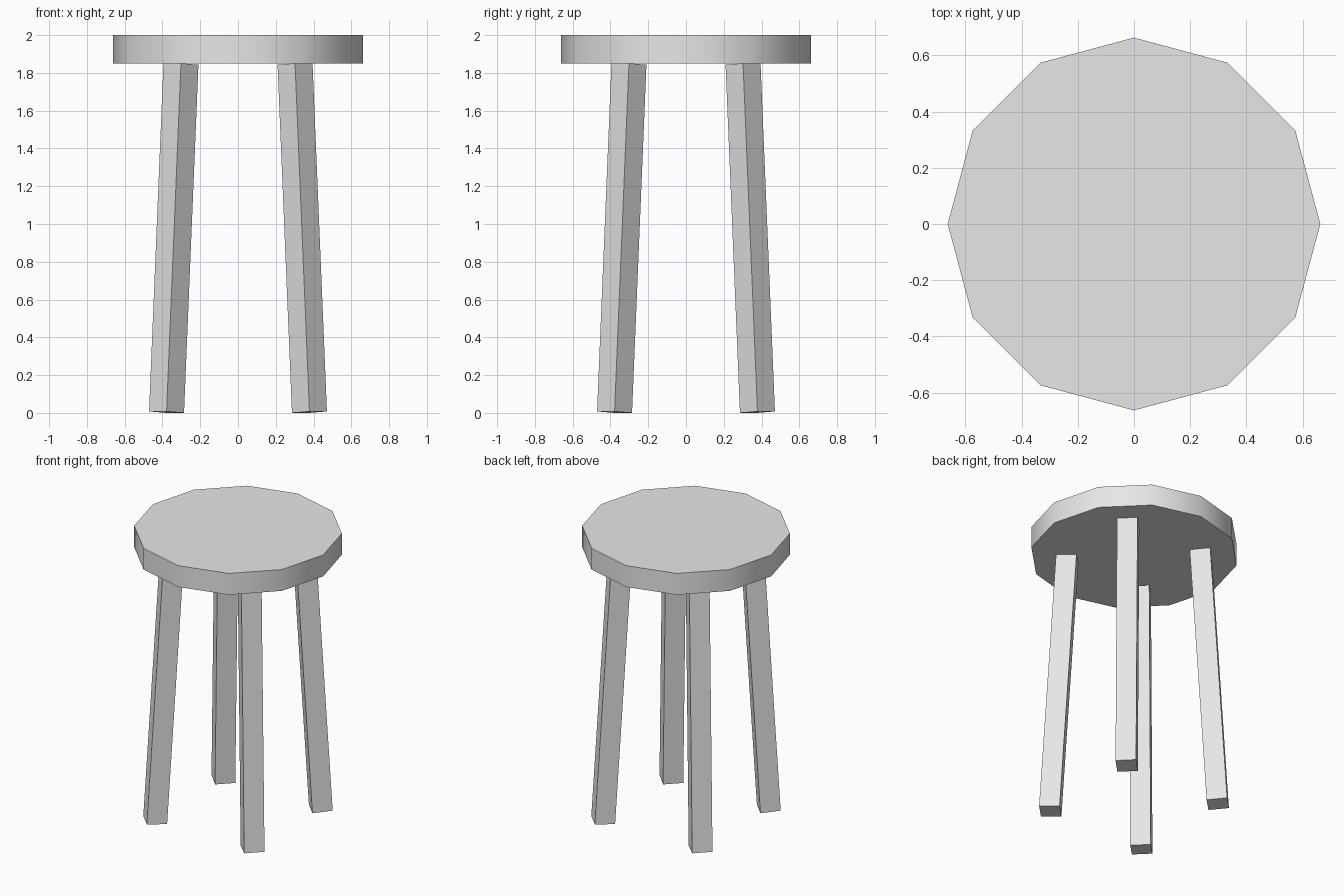
import bpy
import math
from mathutils import Vector

cube = bpy.data.objects.get("Cube")
if cube:
    bpy.data.objects.remove(cube, do_unlink=True)

# Single plain grey
GREY = (0.8, 0.8, 0.8, 1.0)
grey = bpy.data.materials.new("plain grey")
grey.use_nodes = True
grey.diffuse_color = GREY
grey.node_tree.nodes["Principled BSDF"].inputs["Base Color"].default_value = GREY

# Seat: twelve-sided disc with corners on the axes
SEAT_RADIUS, SEAT_BOTTOM, SEAT_TOP = 0.663, 1.85, 2.0
bpy.ops.mesh.primitive_cylinder_add(
    vertices=12, radius=SEAT_RADIUS, depth=SEAT_TOP - SEAT_BOTTOM,
    location=(0, 0, (SEAT_TOP + SEAT_BOTTOM) / 2))
seat = bpy.context.object
seat.name = "seat"
seat.data.materials.append(grey)
bpy.ops.object.shade_smooth_by_angle(angle=math.radians(35))

# Legs: square posts on the diagonals, splayed outwards
LEG_WIDTH = 0.131
FOOT_RADIUS, HEAD_RADIUS = 0.535, 0.427
FOOT_Z, HEAD_Z = 0.004, 1.847


def add_leg(name, angle):
    outward = Vector((math.cos(angle), math.sin(angle), 0))
    foot = outward * FOOT_RADIUS + Vector((0, 0, FOOT_Z))
    head = outward * HEAD_RADIUS + Vector((0, 0, HEAD_Z))
    splay = math.atan2(HEAD_RADIUS - FOOT_RADIUS, HEAD_Z - FOOT_Z)
    bpy.ops.mesh.primitive_cube_add(
        size=1, location=(foot + head) / 2, rotation=(0, splay, angle))
    leg = bpy.context.object
    leg.name = name
    leg.scale = (LEG_WIDTH, LEG_WIDTH, (head - foot).length)
    leg.data.materials.append(grey)


names = ("back_left_leg", "back_right_leg", "front_right_leg", "front_left_leg")
for i, name in enumerate(names):
    add_leg(name, math.radians(45 + 90 * i))
